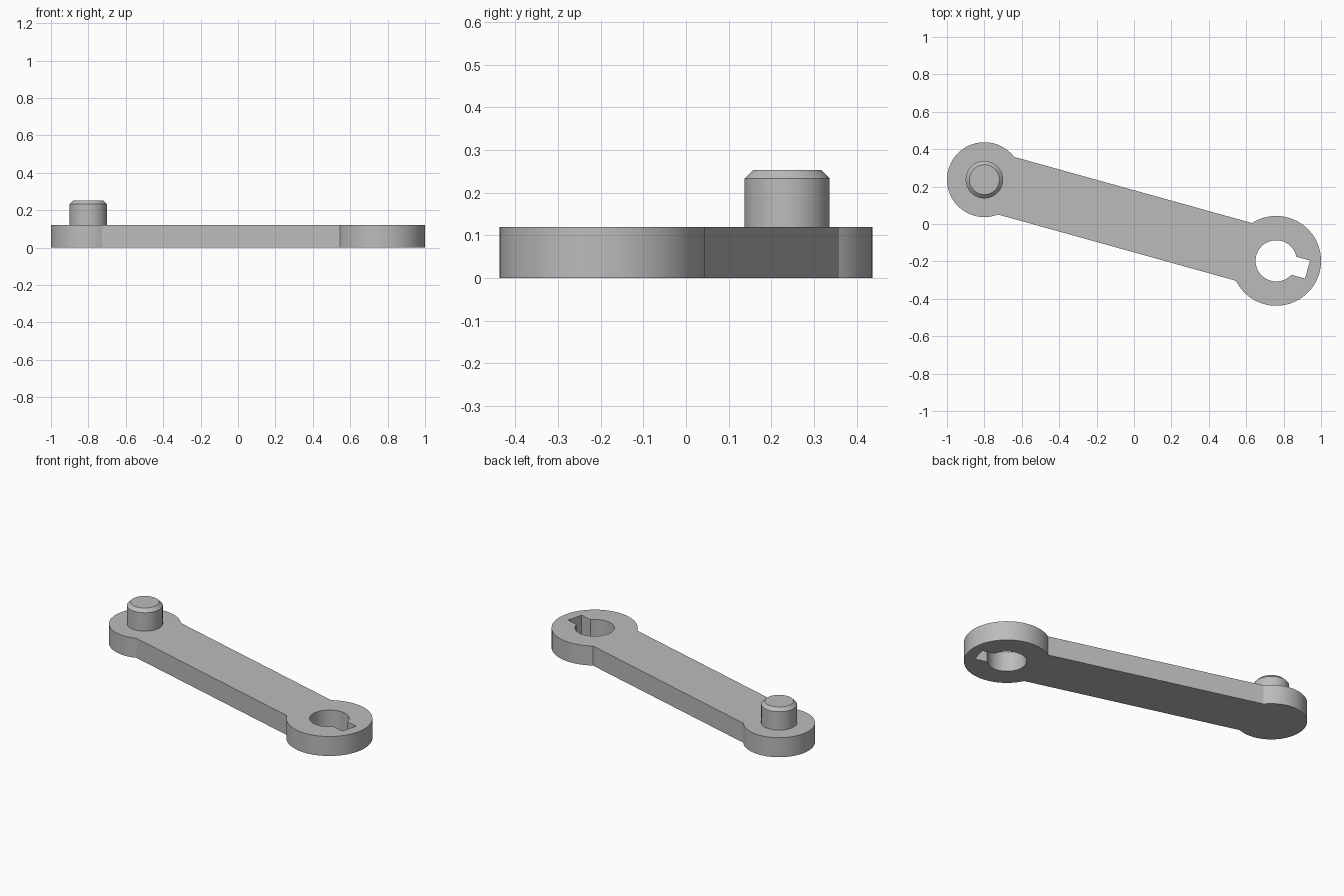
import bpy, bmesh, math
from mathutils import Matrix, Vector

cube = bpy.data.objects.get("Cube")
if cube:
    bpy.data.objects.remove(cube, do_unlink=True)

PIN_END = Vector((-0.8, 0.237, 0))
HOLE_END = Vector((0.76, -0.197, 0))
PIN_R, HUB_R, HALF_WIDTH, THICK = 0.2, 0.24, 0.16, 0.12
BORE_R, SLOT_HALF, SLOT_END = 0.11, 0.05, 0.174
axis = HOLE_END - PIN_END
LENGTH = axis.length
# Parts are drawn along local x from the pin end, then turned into place
PLACE = Matrix.Translation(PIN_END) @ Matrix.Rotation(math.atan2(axis.y, axis.x), 4, "Z")

metal = bpy.data.materials.new("grey metal")
metal.use_nodes = True
GREY = (0.5, 0.5, 0.5, 1)
metal.diffuse_color = GREY
metal.node_tree.nodes["Principled BSDF"].inputs["Base Color"].default_value = GREY


def arc(cx, r, start, end, steps=64):
    angles = [start + (end - start) * i / steps for i in range(steps + 1)]
    return [(cx + r * math.cos(a), r * math.sin(a)) for a in angles]


def finish(name, bm):
    bmesh.ops.recalc_face_normals(bm, faces=bm.faces[:])
    bm.transform(PLACE)
    mesh = bpy.data.meshes.new(name)
    bm.to_mesh(mesh)
    bm.free()
    mesh.materials.append(metal)
    obj = bpy.data.objects.new(name, mesh)
    bpy.context.collection.objects.link(obj)
    bpy.ops.object.select_all(action="DESELECT")
    obj.select_set(True)
    bpy.context.view_layer.objects.active = obj
    bpy.ops.object.shade_smooth_by_angle(angle=math.radians(25))
    return obj


# Arm outline: two round ends joined by a straight bar
a = math.asin(HALF_WIDTH / PIN_R)
b = math.pi - math.asin(HALF_WIDTH / HUB_R)
outline = arc(0, PIN_R, a, 2 * math.pi - a) + arc(LENGTH, HUB_R, -b, b)

# Keyed bore: round hole with a square slot pointing outwards
k = math.asin(SLOT_HALF / BORE_R)
bore = arc(LENGTH, BORE_R, k, 2 * math.pi - k)
bore += [(LENGTH + SLOT_END, -SLOT_HALF), (LENGTH + SLOT_END, SLOT_HALF)]

# Arm: fill between the loops and extrude
bm = bmesh.new()
for loop in (outline, bore):
    verts = [bm.verts.new((x, y, 0)) for x, y in loop]
    for i, v in enumerate(verts):
        bm.edges.new((verts[i - 1], v))
bmesh.ops.triangle_fill(bm, edges=bm.edges[:], use_beauty=True, normal=(0, 0, 1))
top = bmesh.ops.extrude_face_region(bm, geom=bm.faces[:], use_keep_orig=True)["geom"]
bmesh.ops.translate(bm, vec=(0, 0, THICK),
                    verts=[g for g in top if isinstance(g, bmesh.types.BMVert)])
finish("crank_arm", bm)

# Pin: turned profile with a chamfered tip
bm = bmesh.new()
profile = [(0.1, THICK), (0.1, 0.233), (0.08, 0.253)]
rings = [[bm.verts.new((x, y, z)) for x, y in arc(0, r, 0, 2 * math.pi)[:-1]]
         for r, z in profile]
for low, high in zip(rings, rings[1:]):
    for i in range(len(low)):
        bm.faces.new((low[i - 1], low[i], high[i], high[i - 1]))
bm.faces.new(rings[0])
bm.faces.new(rings[-1])
finish("crank_pin", bm)
